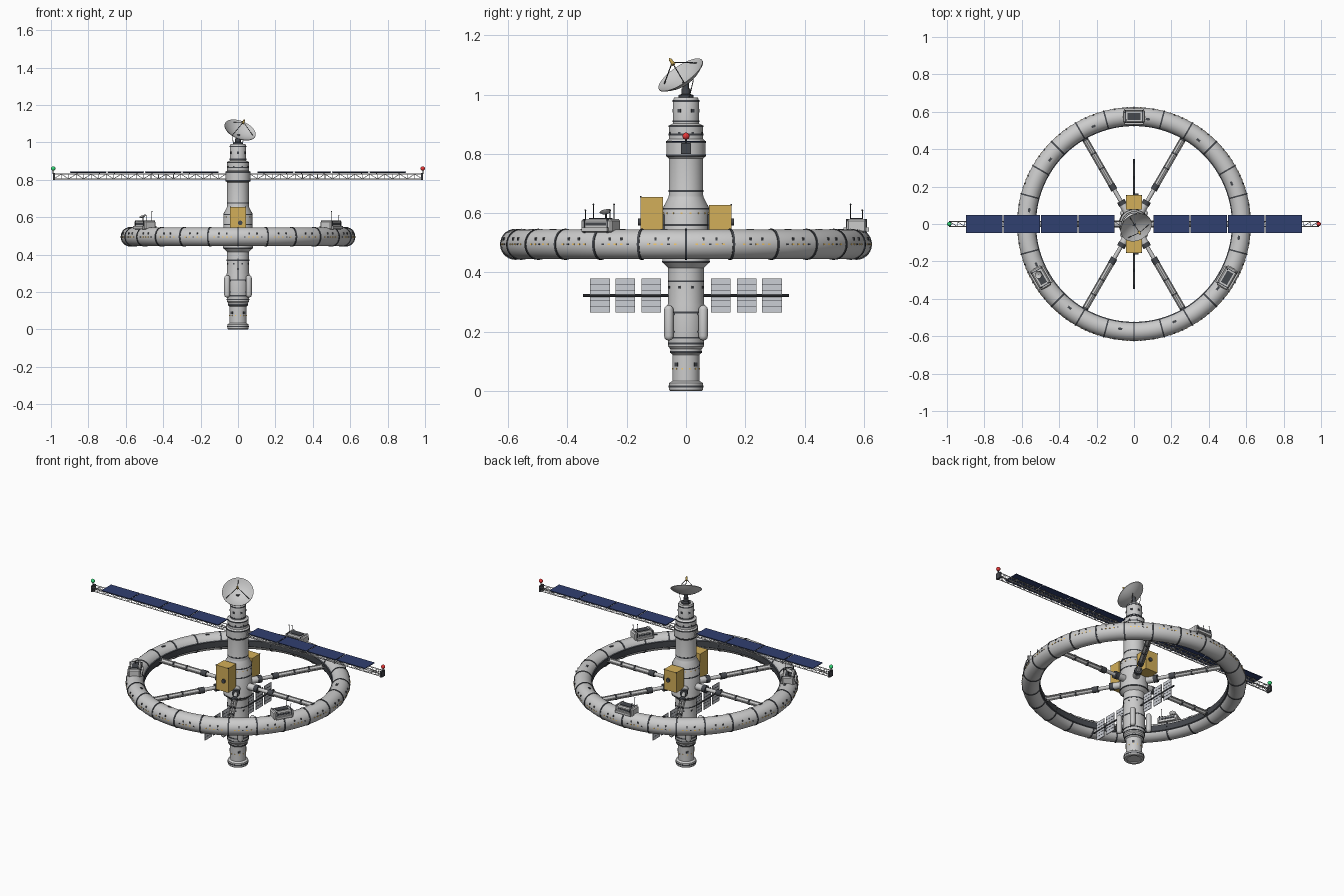
import bpy, bmesh, math
from math import cos, sin, pi, radians
from mathutils import Vector, Matrix

if "Cube" in bpy.data.objects:
    bpy.data.objects.remove(bpy.data.objects["Cube"])

COL = {"hull": (.72, .73, .75), "dark": (.06, .065, .075), "gold": (.65, .43, .1), "blue": (.03, .05, .16),
       "amber": (.95, .6, .15), "red": (.8, .04, .04), "green": (.04, .7, .2), "panel": (.6, .62, .66)}
MATS = {}
for k, c in COL.items():
    MATS[k] = bpy.data.materials.new(k)
    MATS[k].diffuse_color = (*c, 1)
I = Matrix.Identity(4)


def T(x, y, z):
    return Matrix.Translation((x, y, z))


def RZ(a):
    return Matrix.Rotation(a, 4, 'Z')


def finish(name, bm, mat, smooth=True):
    me = bpy.data.meshes.new(name)
    bmesh.ops.recalc_face_normals(bm, faces=bm.faces)
    bm.to_mesh(me)
    bm.free()
    me.materials.append(MATS[mat])
    ob = bpy.data.objects.new(name, me)
    bpy.context.collection.objects.link(ob)
    if smooth:
        bpy.ops.object.select_all(action='DESELECT')
        ob.select_set(True)
        bpy.context.view_layer.objects.active = ob
        bpy.ops.object.shade_smooth_by_angle(angle=radians(35))
    return ob


def lathe(bm, prof, m=I, n=32, closed=False):
    rings = []
    for r, z in prof:
        if r < 1e-6:
            rings.append([bm.verts.new(m @ Vector((0, 0, z)))] * n)
        else:
            rings.append([bm.verts.new(m @ Vector((r * cos(2 * pi * i / n), r * sin(2 * pi * i / n), z))) for i in range(n)])
    pairs = list(zip(rings, rings[1:])) + ([(rings[-1], rings[0])] if closed else [])
    for a, b in pairs:
        for i in range(n):
            j = (i + 1) % n
            bm.faces.new(list(dict.fromkeys([a[i], a[j], b[j], b[i]])))


def box(bm, c, s, m=I):
    bmesh.ops.create_cube(bm, size=1, matrix=m @ T(*c) @ Matrix.Diagonal((*s, 1)))


def strut(bm, p, q, r, n=6):
    p, q = Vector(p), Vector(q)
    m = T(*((p + q) / 2)) @ (q - p).to_track_quat('Z', 'Y').to_matrix().to_4x4()
    bmesh.ops.create_cone(bm, cap_ends=True, segments=n, radius1=r, radius2=r, depth=(q - p).length, matrix=m)


def ball(bm, c, r):
    bmesh.ops.create_uvsphere(bm, u_segments=16, v_segments=10, radius=r, matrix=T(*c))


new = bmesh.new
RM, ZR, RT = .575, .495, .05   # ring radius, height, tube radius

# central spine
bm = new()
lathe(bm, [(0, .006), (.04, .006), (.04, 0), (.054, 0), (.057, .004), (.057, .027), (.046, .034), (.046, .122), (.053, .13),
           (.053, .142), (.06, .15), (.06, .17), (.062, .18), (.062, .29), (.06, .3), (.06, .415), (.08, .435), (.08, .45),
           (.077, .46), (.077, .62), (.06, .652), (.058, .66), (.058, .785), (.066, .793), (.066, .842), (.058, .85),
           (.058, .895), (.044, .903), (.044, .98), (.04, .99), (0, .99)], n=48)
finish("core_body", bm, "hull")
bm = new()
for r, z in [(.057, .015), (.053, .132), (.06, .16), (.062, .18), (.062, .265), (.06, .37), (.08, .436), (.077, .56),
             (.077, .615), (.058, .675), (.066, .795), (.066, .84), (.058, .865), (.058, .893), (.044, .91), (.044, .978)]:
    lathe(bm, [(r - .004, z - .003), (r + .0015, z - .003), (r + .0015, z + .003), (r - .004, z + .003)], n=48, closed=True)
finish("core_bands", bm, "dark")

# core windows
for nm, mat, rows in [("core_dark_windows", "dark", [(.046, .09, 4, .014), (.06, .35, 8, .008), (.058, .87, 8, .009), (.044, .945, 6, .012)]),
                      ("core_lit_windows", "amber", [(.046, .075, 12, .005), (.077, .6, 16, .006)])]:
    bm = new()
    for r, z, n, s in rows:
        for i in range(n):
            box(bm, (r, 0, z), (.004, s, s), RZ(2 * pi * (i + .5) / n))
    finish(nm, bm, mat, False)

# side tanks with straps
bm, bs = new(), new()
for k in range(4):
    m = RZ(pi / 4 + k * pi / 2) @ T(.082, 0, .23)
    lathe(bm, [(0, -.06)] + [(.016 * cos(a), s * .044 + .016 * sin(a)) for s, a in
               [(-1, -1), (-1, -.5), (-1, 0), (1, 0), (1, .5), (1, 1)]] + [(0, .06)], m, 16)
    for z in (-.03, .03):
        box(bs, (-.014, 0, z), (.02, .012, .006), m)
finish("side_tanks", bm, "hull")
finish("tank_straps", bs, "dark", False)

# habitat ring
bm = new()
lathe(bm, [(RM + RT * cos(2 * pi * i / 28), ZR + RT * sin(2 * pi * i / 28)) for i in range(28)], n=96, closed=True)
finish("habitat_ring", bm, "hull")
bm, bw, bd = new(), new(), new()
for i in range(24):
    a = 2 * pi * i / 24
    m = RZ(a) @ T(RM, 0, ZR) @ Matrix.Rotation(pi / 2, 4, 'X')
    lathe(bm, [(.048, -.004), (.0525, -.004), (.0525, .004), (.048, .004)], m, 28, True)
    for j in range(-2, 3):
        mj = RZ(a + radians(7.5 + j * 2.1))
        box(bw if (i + j) % 4 else bd, (RM + RT, 0, ZR), (.003, .009, .005), mj)
    for j in (-1, 1):
        box(bd, (RM + RT * .93, 0, ZR + RT * .36), (.008, .006, .009), RZ(a + radians(7.5 + j * 2)))
    if i % 2:
        box(bd, (RM - .01, 0, ZR + RT - .001), (.012, .022, .004), RZ(a + radians(7.5)))
lathe(bd, [(.53, ZR - .022), (.5235, ZR - .018), (.5235, ZR + .018), (.53, ZR + .022)], n=96)
finish("ring_bands", bm, "dark")
finish("ring_lit_windows", bw, "amber", False)
finish("ring_dark_details", bd, "dark", False)

# spokes
bm, bd = new(), new()
for k in range(6):
    u = Vector((cos(k * pi / 3), sin(k * pi / 3), 0))
    s = Vector((-u.y, u.x, 0))
    at = lambda r, o=0, h=0: u * r + s * o + Vector((0, 0, ZR + h))
    strut(bm, at(.06), at(.535), .011, 16)
    strut(bm, at(.06), at(.12), .02, 16)
    for o, h in [(.014, 0), (-.014, 0), (0, .014), (0, -.014)]:
        strut(bm, at(.24, o, h), at(.53, o, h), .0035)
    strut(bd, at(.118), at(.142), .022, 16)
    strut(bd, at(.21), at(.245), .018, 16)
    for r in (.34, .43, .515):
        strut(bd, at(r), at(r + .008), .017, 16)
finish("spokes", bm, "hull")
finish("spoke_collars", bd, "dark")

# ring top modules with antennas and a small dish
bm, bd = new(), new()
for k, deg in enumerate((90, 210, 330)):
    m = RZ(radians(deg)) @ T(RM, 0, 0)
    b2 = new()
    box(b2, (0, 0, .557), (.066, .12, .046), m)
    bmesh.ops.bevel(b2, geom=b2.edges[:], offset=.006, segments=1, affect='EDGES')
    tmp = bpy.data.meshes.new("tmp")
    b2.to_mesh(tmp)
    b2.free()
    bm.from_mesh(tmp)
    bpy.data.meshes.remove(tmp)
    box(bd, (0, 0, .581), (.036, .07, .004), m)
    for s in (-1, 1):
        box(bd, (s * .033, 0, .563), (.003, .08, .01), m)
        box(bd, (0, s * .045, .557), (.07, .005, .048), m)
        box(bm, (s * .037, 0, .545), (.012, .1, .014), m)
    for x, y, z in [(-.02, .04, .63), (.02, .048, .61)]:
        strut(bd, m @ Vector((x, y, .575)), m @ Vector((x, y, z)), .0015)
        ball(bd, m @ Vector((x, y, z)), .003)
    if k == 1:
        strut(bd, m @ Vector((0, -.02, .575)), m @ Vector((0, -.02, .6)), .003)
        lathe(bm, [(0, 0), (.012, .003), (.02, .01), (.012, .005), (0, .002)],
              m @ T(0, -.02, .597) @ Matrix.Rotation(.4, 4, 'Y'), 20)
finish("ring_modules", bm, "hull")
finish("ring_module_details", bd, "dark")

# gold equipment boxes
bm, bd = new(), new()
for s, top in ((-1, .655), (1, .628)):
    box(bm, (0, s * .116, (top + .505) / 2), (.084, .076, top - .505))
    box(bd, (0, s * .078, .57), (.05, .03, .05))
    strut(bd, (.012, s * .153, .57), (.012, s * .162, .57), .012, 16)
    for x in (-.041, .041):
        box(bd, (x, s * .153, top), (.005, .005, .005))
finish("gold_boxes", bm, "gold", False)
finish("gold_box_mounts", bd, "dark")

# solar truss, panels, end boxes and lights
bt, bp, bd = new(), new(), new()
Y, Z0, Z1 = .014, .805, .83
for s in (-1, 1):
    for y in (-Y, Y):
        for z in (Z0, Z1):
            strut(bt, (s * .05, y, z), (s * .985, y, z), .0025)
    for i in range(23):
        x, x2 = s * (.065 + i * .04), s * (.105 + i * .04)
        a, b = (Z0, Z1) if i % 2 else (Z1, Z0)
        for y in (-Y, Y):
            strut(bt, (x, y, a), (x2, y, b), .0015, 4)
            strut(bt, (x, y, Z0), (x, y, Z1), .0015, 4)
        for z in (Z0, Z1):
            strut(bt, (x, -Y, z), (x, Y, z), .0015, 4)
        strut(bt, (x, -Y, Z0), (x2, Y, Z0), .0015, 4)
    for i in range(4):
        xc = s * (.2 + i * .2)
        box(bp, (xc, 0, .842), (.194, .094, .004))
        box(bd, (xc, 0, .839), (.19, .006, .004))
        for dx in (-.06, .06):
            box(bd, (xc + dx, 0, .835), (.006, .03, .012))
    box(bd, (s * .984, 0, .8175), (.012, .034, .036))
    strut(bd, (s * .988, 0, .83), (s * .988, 0, .853), .003)
    bl = new()
    ball(bl, (s * .988, 0, .86), .012)
    finish("right_light" if s > 0 else "left_light", bl, "red" if s > 0 else "green")
finish("solar_truss", bt, "hull")
finish("solar_panels", bp, "blue", False)
finish("solar_fittings", bd, "dark")

# radiators
bm, bd = new(), new()
for s in (-1, 1):
    strut(bd, (0, s * .05, .322), (0, s * .347, .322), .005, 10)
    for y in (.117, .205, .29):
        box(bm, (0, s * y, .322), (.004, .067, .114))
        for z in (.285, .304, .34, .359):
            box(bd, (0, s * y, z), (.006, .067, .0015))
finish("radiator_panels", bm, "panel", False)
finish("radiator_beams", bd, "dark")

# main dish on its mount
n = Vector((.33, -.53, .78)).normalized()
m = T(0, 0, 1.04) @ n.to_track_quat('Z', 'Y').to_matrix().to_4x4()
bm, bd, bg = new(), new(), new()
out = [(.088 * t / 6, .032 * (t / 6) ** 2) for t in range(7)]
lathe(bm, out + [(r, z + .003) for r, z in reversed(out)], m, 40)
finish("main_dish", bm, "hull")
lathe(bd, [(0, .985), (.026, .985), (.026, .998), (.015, 1.002), (.015, 1.02), (0, 1.02)], n=20)
strut(bd, (0, 0, 1.0), m @ Vector((0, 0, .003)), .011, 12)
for k in range(3):
    a = 2 * pi * k / 3 + pi / 2
    strut(bd, m @ Vector((.075 * cos(a), .075 * sin(a), .026)), m @ Vector((0, 0, .088)), .0018)
for x in (-.025, .025):
    strut(bd, (x, .01, .985), (x * 1.2, .025, 1.05), .0015)
finish("dish_mount", bd, "dark")
lathe(bg, [(0, .078), (.007, .078), (.005, .1), (0, .108)], m, 12)
finish("dish_feed", bg, "gold")

for m in bpy.data.materials:
    if m.users and not m.is_grease_pencil:
        m.use_nodes = True
        m.node_tree.nodes["Principled BSDF"].inputs["Base Color"].default_value = m.diffuse_color
